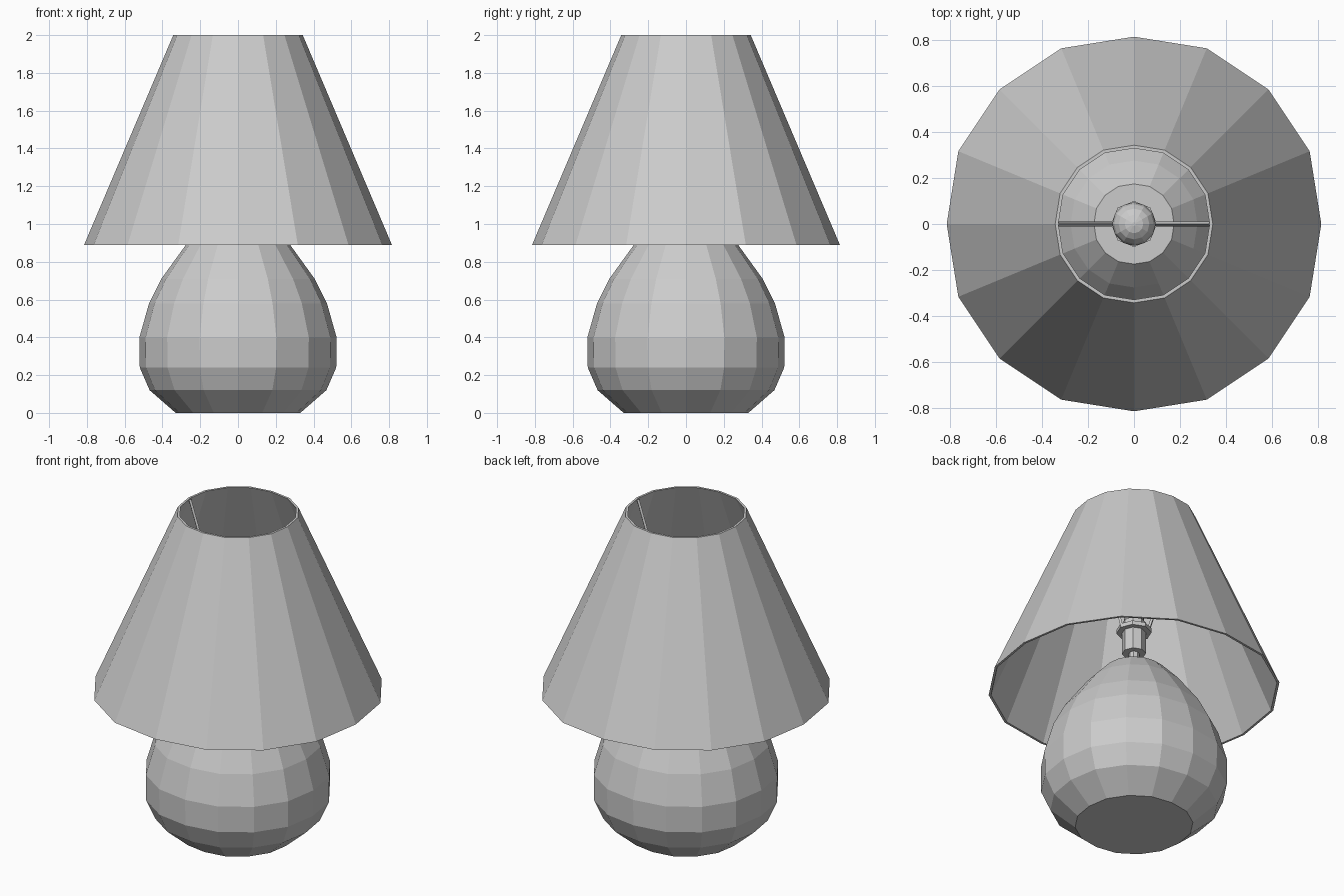
import bpy, bmesh, math
from mathutils import Vector

if "Cube" in bpy.data.objects:
    bpy.data.objects.remove(bpy.data.objects["Cube"])


def lathe(name, profile, sides=16, closed=False, axis_scale=0.985):
    """Revolve (radius, z) points; closed=True makes a hollow wall, otherwise ends are capped."""
    bm = bmesh.new()
    rings = []
    for r, z in profile:
        ring = []
        for i in range(sides):
            a = 2 * math.pi * i / sides
            k = axis_scale if i % (sides // 4) == 0 else 1.0
            ring.append(bm.verts.new((k * r * math.cos(a), k * r * math.sin(a), z)))
        rings.append(ring)
    pairs = list(zip(rings, rings[1:]))
    if closed:
        pairs.append((rings[-1], rings[0]))
    for lo, hi in pairs:
        for i in range(sides):
            j = (i + 1) % sides
            bm.faces.new((lo[i], lo[j], hi[j], hi[i]))
    if not closed:
        bm.faces.new(rings[0][::-1])
        bm.faces.new(rings[-1])
    bmesh.ops.recalc_face_normals(bm, faces=bm.faces)
    mesh = bpy.data.meshes.new(name)
    bm.to_mesh(mesh)
    bm.free()
    ob = bpy.data.objects.new(name, mesh)
    bpy.context.collection.objects.link(ob)
    return ob


def rod(name, start, end, radius):
    """Thin four-sided rod between two points."""
    a, b = Vector(start), Vector(end)
    bpy.ops.mesh.primitive_cylinder_add(vertices=4, radius=radius, depth=(b - a).length,
                                        location=(a + b) / 2)
    ob = bpy.context.object
    ob.name = name
    ob.rotation_euler = (b - a).to_track_quat('Z', 'Y').to_euler()
    return ob


# Pear-shaped body with a flat top
lathe("lamp_base", [(0.335, 0), (0.475, 0.12), (0.528, 0.24), (0.53, 0.40), (0.478, 0.58),
                    (0.412, 0.71), (0.28, 0.89), (0.177, 1.0)])

# Conical shade wall, open at both ends
lathe("shade", [(0.827, 0.89), (0.348, 2.0), (0.334, 2.0), (0.813, 0.89)], closed=True)

# Stem, bulb socket and support collar
lathe("stem", [(0.03, 1.0), (0.03, 1.13)], 8, axis_scale=1)
lathe("socket", [(0.068, 1.12), (0.068, 1.32)], 8, axis_scale=1)
lathe("collar", [(0.1, 1.255), (0.1, 1.28)], 8, axis_scale=1)

# Bulb
bulb = [(0.055, 1.32), (0.06, 1.37)]
for i in range(7):
    t = math.radians(-35 + i * 20)
    bulb.append((0.095 * math.cos(t), 1.48 + 0.095 * math.sin(t)))
bulb.append((0.008, 1.575))
lathe("bulb", bulb, 12, axis_scale=1)

# Two struts carrying the shade from the collar
for side, label in ((-1, "left"), (1, "right")):
    rod("strut_" + label, (side * 0.09, 0, 1.265), (side * 0.332, 0, 1.99), 0.01)
